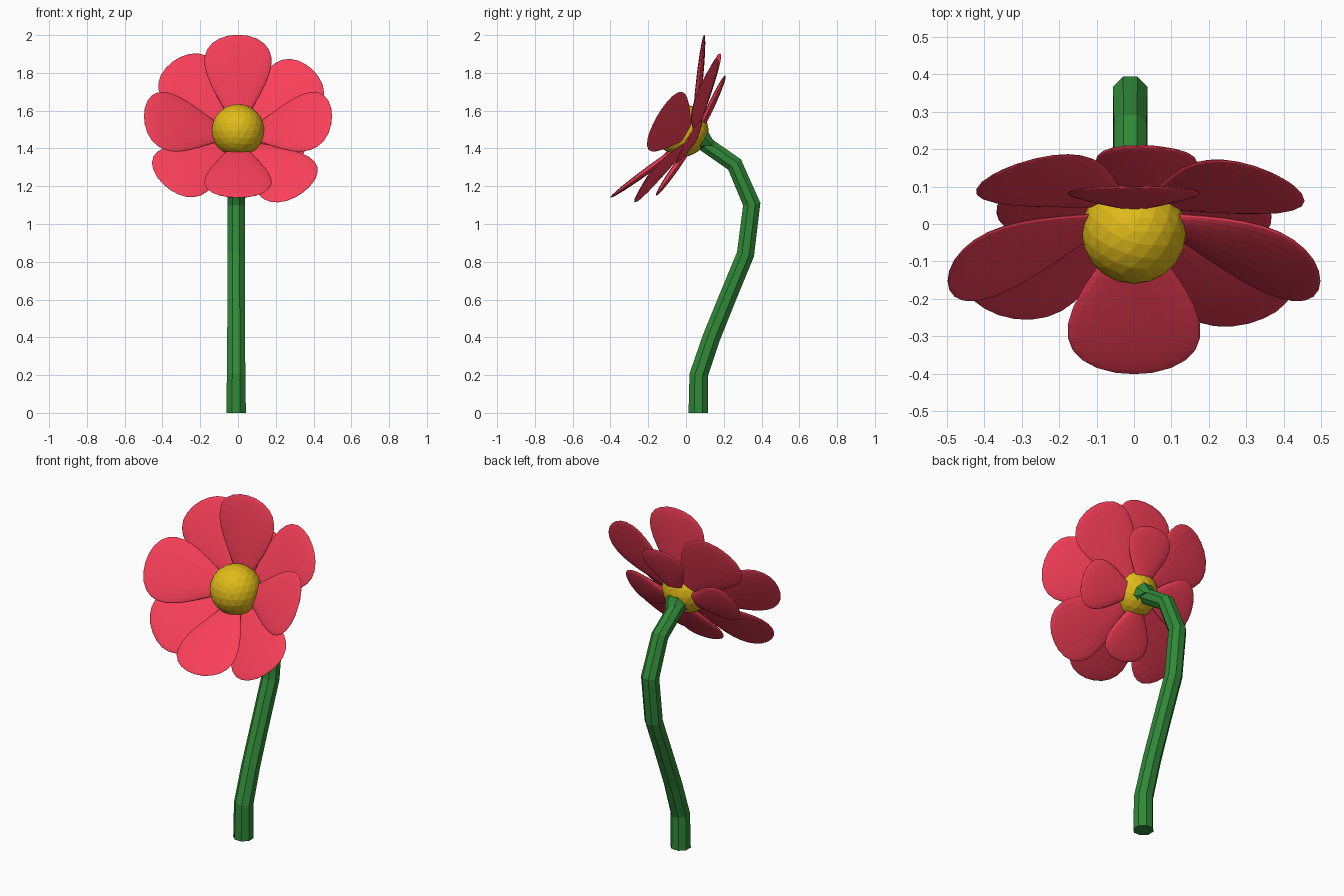
import bpy, bmesh, math
from mathutils import Vector, Matrix

if "Cube" in bpy.data.objects:
    bpy.data.objects.remove(bpy.data.objects["Cube"])


def material(name, rgb):
    m = bpy.data.materials.new(name)
    m.diffuse_color = (*rgb, 1)
    m.use_nodes = True
    m.node_tree.nodes["Principled BSDF"].inputs["Base Color"].default_value = m.diffuse_color
    return m


RED = material("petal_red", (0.95, 0.05, 0.1))
GREEN = material("stem_green", (0.03, 0.25, 0.04))
YELLOW = material("pollen_yellow", (0.75, 0.5, 0.01))

# Flower head frame: facing direction is tilted 30 degrees upwards
AXIS = Vector((0, -math.cos(math.radians(30)), math.sin(math.radians(30))))
RIGHT = Vector((1, 0, 0))
UP = Vector((0, 0.5, math.cos(math.radians(30))))
HUB = Vector((0, 0.04, 1.46))


def finish(bm, name, mat):
    bmesh.ops.recalc_face_normals(bm, faces=bm.faces)
    me = bpy.data.meshes.new(name)
    bm.to_mesh(me)
    bm.free()
    me.materials.append(mat)
    ob = bpy.data.objects.new(name, me)
    bpy.context.collection.objects.link(ob)
    return ob


def petal(name, angle, lift, length, width, back):
    """Flattened sphere, tapered to the base, leaning out from the hub."""
    a, e = math.radians(angle), math.radians(lift)
    out = RIGHT * math.cos(a) + UP * math.sin(a)
    side = UP * math.cos(a) - RIGHT * math.sin(a)
    along = out * math.cos(e) + AXIS * math.sin(e)
    normal = along.cross(side)
    base = HUB - AXIS * back
    bm = bmesh.new()
    bmesh.ops.create_uvsphere(bm, u_segments=24, v_segments=16, radius=1)
    for v in bm.verts:
        t = (v.co.z + 1) / 2
        half = (0.012 + 0.258 * t) * width
        v.co = (base + along * (t * length) + side * (v.co.x * half)
                + normal * (v.co.y * 0.018))
    return finish(bm, name, RED)


def tube(name, path, radii, sides, x):
    """Faceted tube through (y, z) points."""
    pts = [Vector((x, y, z)) for y, z in path]
    bm = bmesh.new()
    rings = []
    for i, p in enumerate(pts):
        d = Vector((0, 0, 0))
        if i > 0:
            d += (p - pts[i - 1]).normalized()
        if i < len(pts) - 1:
            d += (pts[i + 1] - p).normalized()
        if i == 0:
            d = Vector((0, 0, 1))
        n = RIGHT.cross(d.normalized())
        ring = []
        for k in range(sides):
            a = 2 * math.pi * (k + 0.5) / sides
            ring.append(bm.verts.new(p + (RIGHT * math.cos(a) + n * math.sin(a)) * radii[i]))
        rings.append(ring)
    for r0, r1 in zip(rings, rings[1:]):
        for k in range(sides):
            j = (k + 1) % sides
            bm.faces.new((r0[k], r0[j], r1[j], r1[k]))
    bm.faces.new(rings[0])
    bm.faces.new(rings[-1])
    return finish(bm, name, GREEN)


# Three layers of four petals: front cup, flatter middle, small back layer
layers = [("front_petal", 90, 24, 0.545, 1.0, 0.0),
          ("middle_petal", 41, 12, 0.54, 1.0, 0.005),
          ("back_petal", 83, 5, 0.37, 0.76, 0.015)]
for name, start, lift, length, width, back in layers:
    for i in range(4):
        petal(f"{name}_{i + 1}", start + 90 * i, lift, length, width, back)

# Faceted yellow centre
bm = bmesh.new()
bmesh.ops.create_icosphere(bm, subdivisions=3, radius=0.14,
                           matrix=Matrix.Translation((0, -0.02, 1.495)))
finish(bm, "flower_centre", YELLOW)

# Bent stem
tube("stem",
     [(0.065, 0), (0.067, 0.2), (0.135, 0.4), (0.22, 0.61), (0.315, 0.84),
      (0.348, 1.105), (0.257, 1.315), (0.07, 1.445)],
     [0.056, 0.053, 0.051, 0.05, 0.05, 0.05, 0.047, 0.045], 8, -0.01)

# Flared cup joining the stem to the petals
tube("calyx", [(0.12, 1.413), (0.075, 1.44), (0.03, 1.466)],
     [0.045, 0.075, 0.07], 8, 0)
